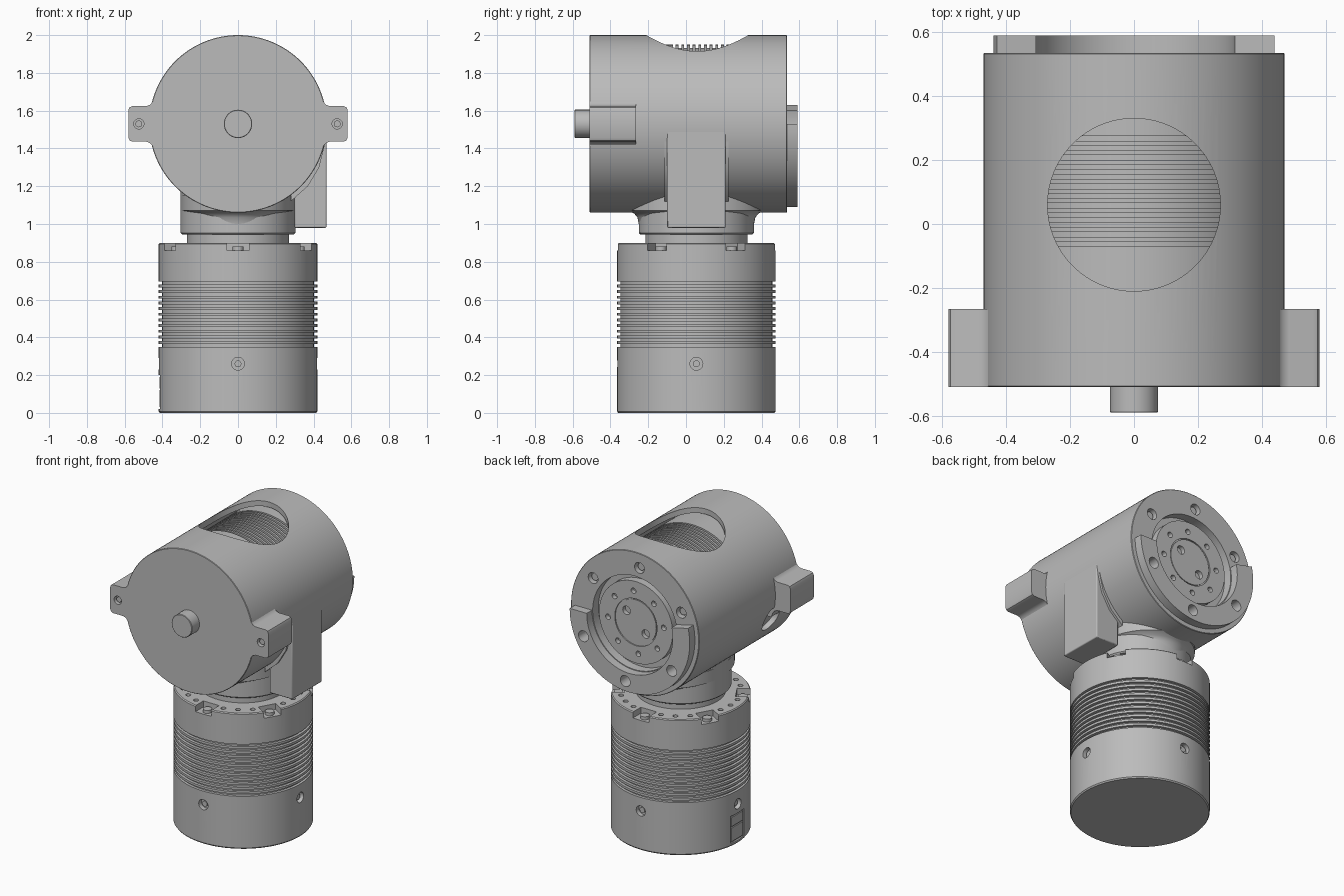
import bpy, bmesh
from math import pi, sin, cos, radians
from mathutils import Matrix, Vector

if "Cube" in bpy.data.objects:
    bpy.data.objects.remove(bpy.data.objects["Cube"])

grey = bpy.data.materials.new("plain grey")
grey.use_nodes = True
grey.diffuse_color = (0.5, 0.5, 0.5, 1)
grey.node_tree.nodes["Principled BSDF"].inputs["Base Color"].default_value = (0.5, 0.5, 0.5, 1)

AXIS_Z = 1.53          # height of the horizontal housing axis
MOTOR_Y = 0.055        # centre of the upright motor
R_MOTOR = 0.42
UP = Matrix.Translation((0, MOTOR_Y, 0))
BACK = Matrix.Translation((0, 0, AXIS_Z)) @ Matrix.Rotation(-pi / 2, 4, 'X')


def finish(name, bm, mat=Matrix()):
    bmesh.ops.remove_doubles(bm, verts=bm.verts, dist=1e-5)
    bmesh.ops.transform(bm, matrix=mat, verts=bm.verts)
    bmesh.ops.recalc_face_normals(bm, faces=bm.faces)
    me = bpy.data.meshes.new(name)
    bm.to_mesh(me)
    bm.free()
    me.materials.append(grey)
    ob = bpy.data.objects.new(name, me)
    bpy.context.collection.objects.link(ob)
    return ob


def lathe(name, profile, mat, n=96):
    """Spin (radius, height) points about local z."""
    bm = bmesh.new()
    rings = [[bm.verts.new((r * cos(2 * pi * i / n), r * sin(2 * pi * i / n), h)) for i in range(n)]
             for r, h in profile]
    for a, b in zip(rings, rings[1:]):
        for i in range(n):
            j = (i + 1) % n
            bm.faces.new((a[i], a[j], b[j], b[i]))
    return finish(name, bm, mat)


def prism(name, pts, y0, y1):
    """Extrude an x-z outline along y."""
    bm = bmesh.new()
    face = bm.faces.new([bm.verts.new((x, y0, z)) for x, z in pts])
    ext = bmesh.ops.extrude_face_region(bm, geom=[face])["geom"]
    bmesh.ops.translate(bm, vec=(0, y1 - y0, 0),
                        verts=[v for v in ext if isinstance(v, bmesh.types.BMVert)])
    return finish(name, bm)


def add_rod(bm, p, q, r, n=24):
    p, q = Vector(p), Vector(q)
    d = q - p
    m = Matrix.Translation((p + q) / 2) @ d.to_track_quat('Z', 'Y').to_matrix().to_4x4()
    bmesh.ops.create_cone(bm, cap_ends=True, segments=n, radius1=r, radius2=r, depth=d.length, matrix=m)


def add_box(bm, lo, hi, mat=Matrix()):
    lo, hi = Vector(lo), Vector(hi)
    bmesh.ops.create_cube(bm, size=1, matrix=mat @ Matrix.Translation((lo + hi) / 2)
                          @ Matrix.Diagonal((*(hi - lo), 1)))


def cut(ob, bm):
    cutter = finish("cutter", bm)
    cutter.hide_render = True
    mod = ob.modifiers.new("cut", 'BOOLEAN')
    mod.operation, mod.solver, mod.object = 'DIFFERENCE', 'EXACT', cutter
    bpy.context.view_layer.objects.active = ob
    bpy.ops.object.modifier_apply(modifier=mod.name)
    bpy.data.objects.remove(cutter)


def polar(r, deg, h, mat):
    a = radians(deg)
    return mat @ Vector((r * cos(a), r * sin(a), h))


def motor_profile(h0, h1, g0, g1, grooves=12, depth=0.018):
    """Plain drum with a band of cooling grooves."""
    pts = [(0, h0), (R_MOTOR - 0.006, h0), (R_MOTOR, h0 + 0.008)]
    p = (g1 - g0) / grooves
    for i in range(grooves):
        z = g0 + i * p
        pts += [(R_MOTOR, z), (R_MOTOR - depth, z), (R_MOTOR - depth, z + p / 2), (R_MOTOR, z + p / 2)]
    return pts + [(R_MOTOR, h1 - 0.006), (R_MOTOR - 0.006, h1), (0, h1)]


# Upright motor
lower = lathe("lower_motor", motor_profile(0, 0.9, 0.35, 0.71), UP)
bm = bmesh.new()
for k in range(6):
    turn = UP @ Matrix.Rotation(radians(60 * k + 30), 4, 'Z')
    add_box(bm, (0.335, -0.058, 0.86), (0.5, 0.058, 0.95), turn)
    for off in (16, 30, 44):
        add_rod(bm, polar(0.365, off, 0.87, turn), polar(0.365, off, 0.95, turn), 0.016, 16)
for k in range(4):
    add_rod(bm, polar(0.39, 90 * k, 0.26, UP), polar(0.5, 90 * k, 0.26, UP), 0.034)
add_box(bm, (-0.5, MOTOR_Y - 0.07, 0.02), (-0.408, MOTOR_Y + 0.07, 0.2))
cut(lower, bm)

# Screw heads of the upright motor
bm = bmesh.new()
for k in range(4):
    add_rod(bm, polar(0.37, 90 * k, 0.26, UP), polar(0.405, 90 * k, 0.26, UP), 0.018)
for k in range(6):
    add_rod(bm, polar(0.375, 60 * k + 30, 0.85, UP), polar(0.375, 60 * k + 30, 0.88, UP), 0.028)
finish("lower_motor_screws", bm)

# Socket cover in the side recess
bm = bmesh.new()
add_box(bm, (-0.416, MOTOR_Y - 0.06, 0.03), (-0.39, MOTOR_Y + 0.06, 0.12))
add_box(bm, (-0.416, MOTOR_Y - 0.06, 0.13), (-0.39, MOTOR_Y + 0.06, 0.19))
finish("socket_cover", bm)

# Output collar and neck
lathe("lower_collar", [(0, 0.88), (0.27, 0.88), (0.27, 0.96), (0, 0.96)], UP)
lathe("neck", [(0, 0.945), (0.297, 0.945), (0.305, 0.953), (0.305, 1.35), (0, 1.35)], UP)
lathe("neck_fillet", [(0, 1.0), (0.305, 1.0), (0.312, 1.035), (0.33, 1.056), (0.365, 1.072), (0.365, 1.15), (0, 1.15)],
      UP @ Matrix.Diagonal((0.83, 1, 1, 1)))

# Horizontal housing: closed at the front, open window at the back
housing = lathe("housing", [(0, -0.51), (0.467, -0.51), (0.47, -0.507), (0.47, 0.532), (0.467, 0.535),
                            (0.31, 0.535), (0.31, 0.475), (0.435, 0.475), (0.435, -0.44), (0, -0.44)], BACK, 128)
bm = bmesh.new()
add_rod(bm, (0, 0.06, 1.6), (0, 0.06, 2.2), 0.27, 96)
add_rod(bm, (-0.6, -0.26, 1.37), (-0.3, -0.26, 1.37), 0.08, 32)
SCREWS = [-(95 + 60 * k) for k in range(6)]
for a in SCREWS:
    add_rod(bm, polar(0.375, a, 0.495, BACK), polar(0.375, a, 0.7, BACK), 0.036)
cut(housing, bm)

# Partial ring on the back
ARC = [radians(167 + 193 * i / 64) for i in range(65)]
ring = prism("back_ring", [(0.44 * cos(a), AXIS_Z + 0.44 * sin(a)) for a in ARC]
             + [(0.315 * cos(a), AXIS_Z + 0.315 * sin(a)) for a in reversed(ARC)], 0.53, 0.59)
bm = bmesh.new()
for a in SCREWS:
    add_rod(bm, polar(0.375, a, 0.5, BACK), polar(0.375, a, 0.7, BACK), 0.036)
cut(ring, bm)
bm = bmesh.new()
for a in SCREWS:
    add_rod(bm, polar(0.375, a, 0.48, BACK), polar(0.375, a, 0.515, BACK), 0.024)
finish("back_screws", bm)

# Motor inside the housing and its output disc
lathe("upper_motor", motor_profile(-0.42, 0.474, -0.07, 0.29), BACK)
disc = lathe("output_disc", [(0, 0.46), (0.27, 0.46), (0.27, 0.525), (0.155, 0.525), (0.155, 0.517),
                             (0.148, 0.517), (0.148, 0.523), (0, 0.523)], BACK)
bm = bmesh.new()
for k in range(8):
    add_rod(bm, polar(0.205, 45 * k + 5, 0.495, BACK), polar(0.205, 45 * k + 5, 0.6, BACK), 0.018, 16)
for s in (-1, 1):
    add_rod(bm, (0.07 * s, 0.495, AXIS_Z + 0.06 * s), (0.07 * s, 0.6, AXIS_Z + 0.06 * s), 0.028)
cut(disc, bm)

# Front stub
lathe("front_stub", [(0, -0.59), (0.072, -0.59), (0.075, -0.587), (0.075, -0.5), (0, -0.5)], BACK, 48)

# Side lugs with filleted roots and a screw each
HALF = [(0.4, 0.15), (0.438, 0.15), (0.452, 0.118), (0.465, 0.102), (0.485, 0.094),
        (0.56, 0.094), (0.574, 0.088), (0.58, 0.074)]
for s, side in ((1, "left"), (-1, "right")):
    outline = HALF + [(x, -z) for x, z in reversed(HALF)]
    lug = prism(side + "_lug", [(s * x, AXIS_Z + z) for x, z in outline], -0.51, -0.265)
    bm = bmesh.new()
    add_rod(bm, (s * 0.525, -0.6, AXIS_Z), (s * 0.525, -0.48, AXIS_Z), 0.027)
    cut(lug, bm)
    bm = bmesh.new()
    add_rod(bm, (s * 0.525, -0.497, AXIS_Z), (s * 0.525, -0.47, AXIS_Z), 0.018)
    finish(side + "_lug_screw", bm)

# Cable duct down the side, with slim fillet wings at its root
DUCT = [(0.3, 0.98), (0.468, 0.98), (0.468, 1.53), (0.44, 1.53), (0.3, 1.2)]
duct = prism("cable_duct", DUCT, -0.1, 0.21)
bev = duct.modifiers.new("soft edges", 'BEVEL')
bev.width, bev.segments = 0.006, 2
WING = [(0.28, 1.12), (0.37, 1.2), (0.43, 1.3), (0.46, 1.42), (0.465, 1.53), (0.44, 1.53), (0.28, 1.2)]
prism("duct_fillet", WING, -0.115, 0.225)

# Smooth round surfaces, keep the edges sharp
for ob in bpy.data.objects:
    if ob.type == 'MESH':
        bpy.ops.object.select_all(action='DESELECT')
        ob.select_set(True)
        bpy.context.view_layer.objects.active = ob
        bpy.ops.object.shade_smooth_by_angle(angle=radians(30))
